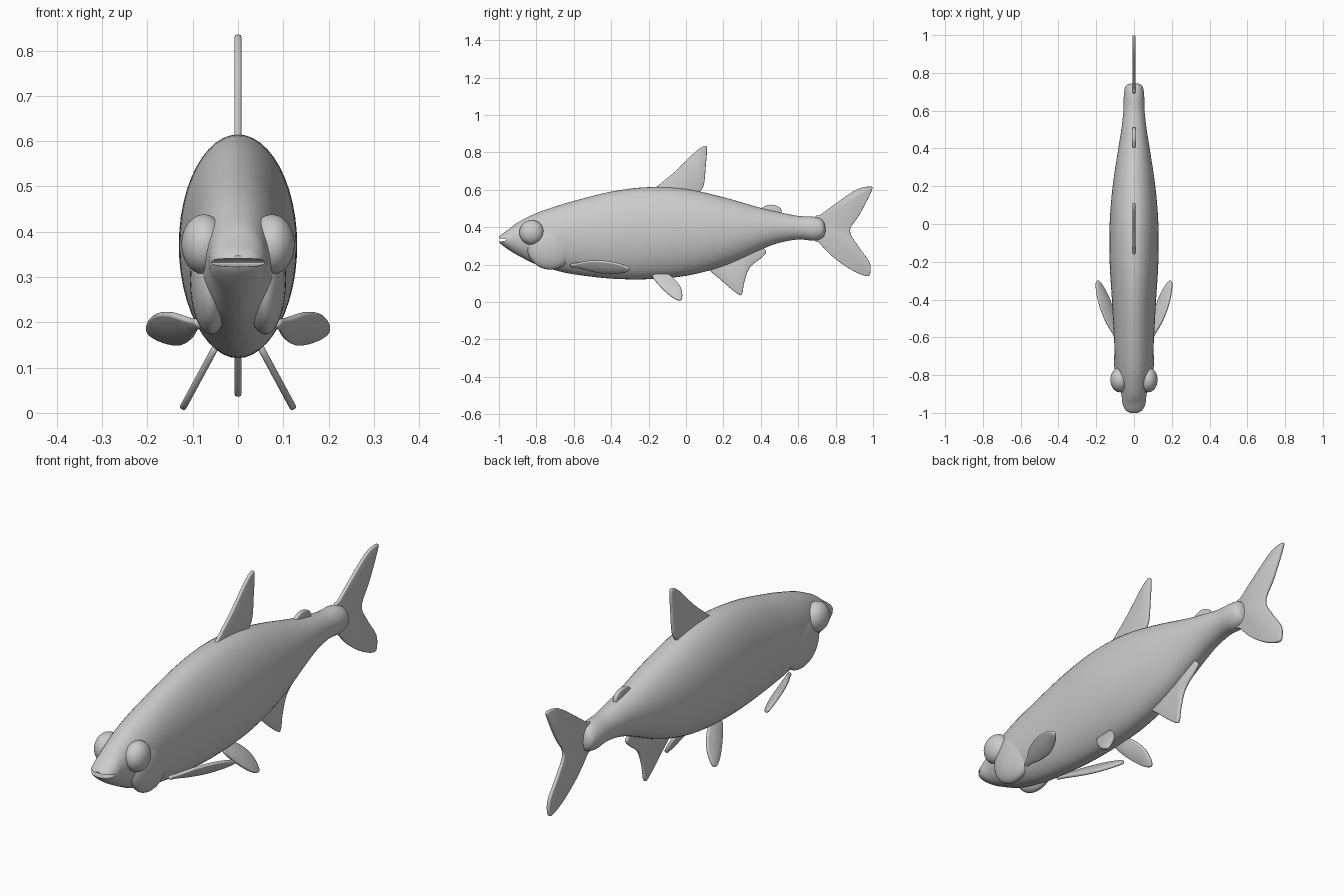
import bpy, bmesh, math
from mathutils import Vector

if "Cube" in bpy.data.objects:
    bpy.data.objects.remove(bpy.data.objects["Cube"])


def spline(pts, steps, closed=False):
    """Catmull-Rom through points of any dimension."""
    n, out = len(pts), []
    get = (lambda i: Vector(pts[i % n])) if closed else (lambda i: Vector(pts[max(0, min(n - 1, i))]))
    for i in range(n if closed else n - 1):
        a, b, c, d = get(i - 1), get(i), get(i + 1), get(i + 2)
        for k in range(steps):
            t = k / steps
            out.append(0.5 * (2 * b + (c - a) * t + (2 * a - 5 * b + 4 * c - d) * t**2
                              + (3 * b - a - 3 * c + d) * t**3))
    if not closed:
        out.append(Vector(pts[-1]))
    return out


def make(name, bm):
    bmesh.ops.recalc_face_normals(bm, faces=bm.faces)
    me = bpy.data.meshes.new(name)
    bm.to_mesh(me)
    bm.free()
    ob = bpy.data.objects.new(name, me)
    bpy.context.collection.objects.link(ob)
    return ob


def smooth(ob, angle=40):
    bpy.ops.object.select_all(action='DESELECT')
    ob.select_set(True)
    bpy.context.view_layer.objects.active = ob
    bpy.ops.object.shade_smooth_by_angle(angle=math.radians(angle))


def ellipsoid(name, loc, radii, mirror=True):
    bm = bmesh.new()
    bmesh.ops.create_uvsphere(bm, u_segments=40, v_segments=24, radius=1)
    for v in bm.verts:
        v.co = Vector(loc) + Vector([c * r for c, r in zip(v.co, radii)])
    ob = make(name, bm)
    if mirror:
        ob.modifiers.new("Mirror", 'MIRROR')
    smooth(ob)
    return ob


def fin(name, pts, place=lambda u, v: (0, u, v), mirror=False, thick=0.015):
    """Thin rounded sheet from a smoothed outline, placed by a plane mapping."""
    bm = bmesh.new()
    bm.faces.new([bm.verts.new(place(*p)) for p in spline(pts, 5, True)])
    ob = make(name, bm)
    m = ob.modifiers.new("Thickness", 'SOLIDIFY')
    m.thickness, m.offset = thick, 0
    m = ob.modifiers.new("Round", 'BEVEL')
    m.width, m.segments, m.limit_method = 0.005, 2, 'ANGLE'
    m.angle_limit = math.radians(60)
    if mirror:
        ob.modifiers.new("Mirror", 'MIRROR')
    smooth(ob)
    return ob


# Body: elliptical rings lofted along y (y, top z, bottom z, half width)
profile = [
    (-1.0, .347, .322, .022), (-.985, .362, .306, .046), (-.95, .387, .280, .061),
    (-.9, .425, .25, .067), (-.8, .475, .2, .088), (-.7, .51, .17, .101),
    (-.6, .54, .148, .106), (-.4, .59, .125, .117), (-.2, .614, .122, .129),
    (0, .604, .14, .129), (.2, .56, .192, .113), (.4, .503, .28, .083),
    (.5, .48, .317, .067), (.6, .46, .334, .056), (.68, .456, .328, .054),
    (.72, .445, .336, .048), (.738, .425, .352, .035), (.745, .40, .375, .012)]
bm = bmesh.new()
SEG, rings = 48, []
for y, top, bot, w in spline(profile, 5):
    zc, h = (top + bot) / 2, (top - bot) / 2
    rings.append([bm.verts.new((w * math.cos(a), y, zc + h * math.sin(a)))
                  for a in (2 * math.pi * i / SEG for i in range(SEG))])
for r, s in zip(rings, rings[1:]):
    for i in range(SEG):
        j = (i + 1) % SEG
        bm.faces.new((r[i], r[j], s[j], s[i]))
bm.faces.new(rings[0])
bm.faces.new(rings[-1])
body = make("body", bm)

# Mouth slit
cutter = ellipsoid("mouth_cutter", (0, -1.0, .332), (.09, .055, .009), False)
cutter.hide_render = True
cut = body.modifiers.new("Mouth", 'BOOLEAN')
cut.operation, cut.object, cut.solver = 'DIFFERENCE', cutter, 'EXACT'
bpy.context.view_layer.objects.active = body
bpy.ops.object.modifier_apply(modifier="Mouth")
bpy.data.objects.remove(cutter)
smooth(body)

# Eyes and gill covers
ellipsoid("eyes", (.075, -.825, .372), (.05, .066, .066))
ellipsoid("gill_covers", (.06, -.725, .295), (.046, .125, .122))

# Fins on the centre line
fin("dorsal_fin", [(-.18, .59), (-.14, .63), (-.05, .705), (.05, .803), (.1, .835), (.112, .815),
                   (.106, .73), (.096, .63), (.07, .585), (.04, .55), (-.1, .56)])
fin("adipose_fin", [(.4, .495), (.425, .513), (.455, .52), (.49, .512), (.51, .492),
                    (.5, .46), (.41, .46)], thick=.018)
fin("tail_fin", [(.69, .45), (.72, .468), (.797, .524), (.91, .6), (.985, .617), (.993, .595),
                 (.93, .47), (.877, .383), (.92, .3), (.98, .215), (.985, .155), (.962, .139),
                 (.877, .176), (.78, .246), (.71, .318), (.69, .335)])
fin("anal_fin", [(.11, .195), (.18, .123), (.275, .044), (.3, .045), (.312, .107), (.342, .185),
                 (.41, .242), (.426, .275), (.36, .31), (.2, .23)])

# Paired fins
fin("pelvic_fins", [(-.18, .14), (-.14, .085), (-.08, .03), (-.035, .008), (-.02, .03),
                    (-.03, .08), (-.065, .125), (-.1, .15), (-.15, .16)],
    lambda y, z: (.055 + (.135 - z) * .54, y, z), True)
fin("pectoral_fins", [(-.08, .2), (.05, .4), (.3, .9), (.6, 1), (.88, .6), (1, 0), (.88, -.6),
                      (.6, -1), (.3, -.8), (.05, -.35), (-.08, -.2)],
    lambda u, v: (.095 + .1 * u + .027 * v, -.59 + .29 * u - .012 * v, .195 - .018 * u + .033 * v),
    True)
